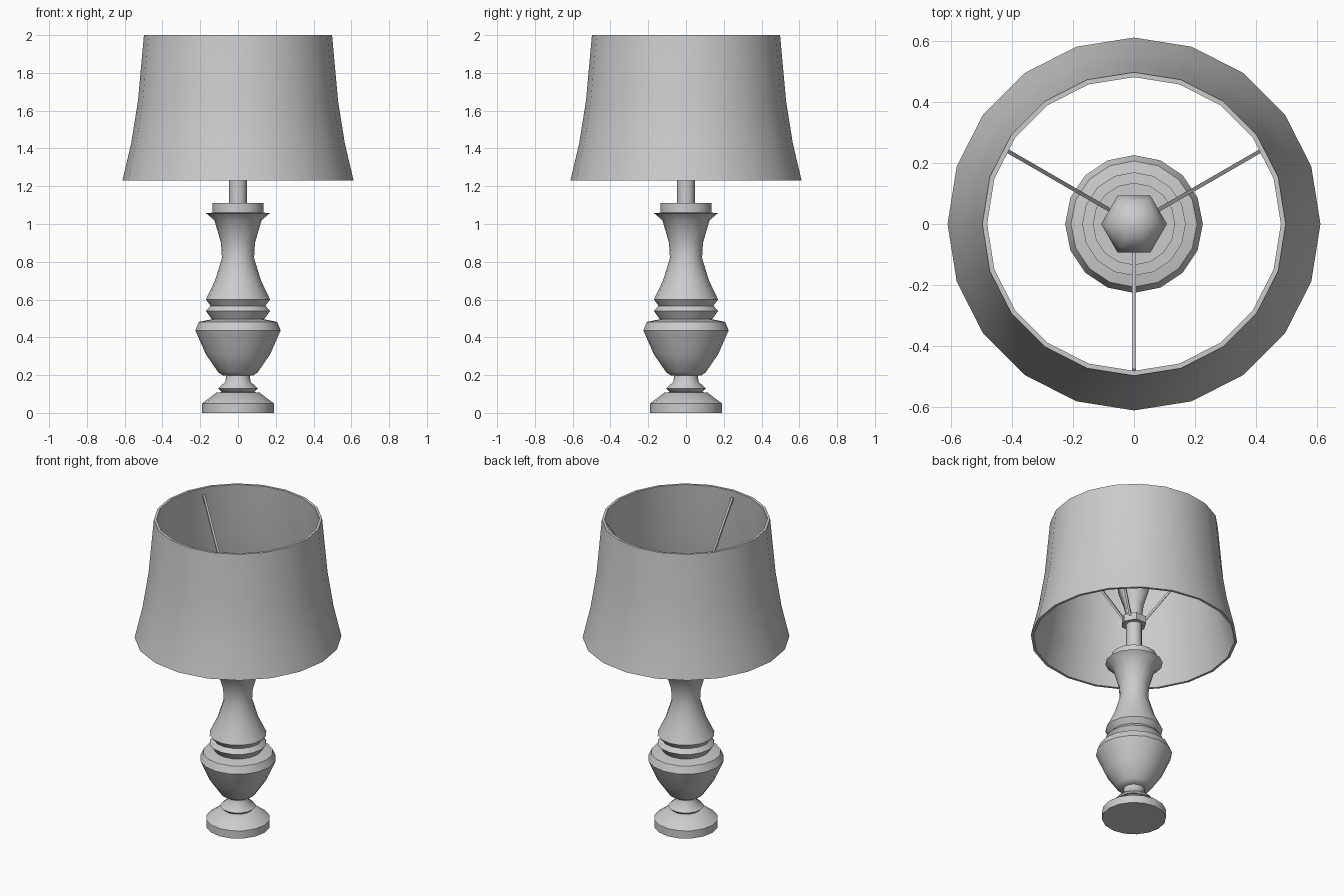
import bpy, math
from mathutils import Vector

if "Cube" in bpy.data.objects:
    bpy.data.objects.remove(bpy.data.objects["Cube"])


def finish(name, verts, faces, angle=None):
    mesh = bpy.data.meshes.new(name)
    mesh.from_pydata(verts, [], faces)
    obj = bpy.data.objects.new(name, mesh)
    bpy.context.collection.objects.link(obj)
    if angle:
        bpy.ops.object.select_all(action='DESELECT')
        obj.select_set(True)
        bpy.context.view_layer.objects.active = obj
        bpy.ops.object.shade_smooth_by_angle(angle=math.radians(angle))
    return obj


def lathe(name, profile, sides, angle=40, loop=False):
    """Turn an (r, z) profile, listed bottom to top, around the z axis."""
    verts, faces, n = [], [], len(profile)
    for r, z in profile:
        for i in range(sides):
            a = 2 * math.pi * i / sides
            verts.append((r * math.cos(a), r * math.sin(a), z))
    for j in range(n if loop else n - 1):
        lo, hi = j * sides, (j + 1) % n * sides
        for i in range(sides):
            k = (i + 1) % sides
            faces.append((lo + i, lo + k, hi + k, hi + i))
    if not loop:
        faces.append(tuple(reversed(range(sides))))
        faces.append(tuple(range((n - 1) * sides, n * sides)))
    return finish(name, verts, faces, angle)


def rod(name, start, end, radius, sides=4):
    """Thin bar between two points."""
    start, end = Vector(start), Vector(end)
    q = (end - start).to_track_quat('Z', 'Y')
    ring = [q @ Vector((radius * math.cos(a), radius * math.sin(a), 0))
            for a in (2 * math.pi * (i + 0.5) / sides for i in range(sides))]
    verts = [start + p for p in ring] + [end + p for p in ring]
    faces = [(i, (i + 1) % sides, (i + 1) % sides + sides, i + sides) for i in range(sides)]
    faces += [tuple(reversed(range(sides))), tuple(range(sides, 2 * sides))]
    return finish(name, verts, faces)


# Turned foot, vase body, rings and column
lathe("foot", [(0.19, 0), (0.19, 0.05), (0.115, 0.107), (0.085, 0.11),
               (0.105, 0.128), (0.067, 0.165), (0.062, 0.2)], 16)
lathe("vase_body", [(0.08, 0.198), (0.105, 0.215), (0.17, 0.31), (0.226, 0.437),
                    (0.207, 0.482), (0.13, 0.497)], 16)
lathe("body_rings", [(0.14, 0.497), (0.17, 0.54), (0.145, 0.567), (0.17, 0.6)], 16)
lathe("column", [(0.17, 0.6), (0.122, 0.7), (0.085, 0.82), (0.09, 0.9),
                 (0.125, 1.02), (0.17, 1.058), (0.135, 1.06), (0.135, 1.11)], 16)

# Neck, six-sided socket and bulb
lathe("neck", [(0.047, 1.11), (0.047, 1.33)], 12)
lathe("socket", [(0.077, 1.32), (0.077, 1.365)], 6, 30)
lathe("bulb", [(0.05, 1.36), (0.06, 1.44), (0.098, 1.55), (0.108, 1.62),
               (0.09, 1.68), (0.05, 1.715), (0.01, 1.725)], 6, 70)

# Three struts carrying the shade
for n, deg in enumerate((30, 150, 270)):
    c, s = math.cos(math.radians(deg)), math.sin(math.radians(deg))
    rod(f"strut_{n + 1}", (0.055 * c, 0.055 * s, 1.345), (0.482 * c, 0.482 * s, 1.955), 0.009)

# Flared shade with thickness, open at both ends
outer = [(0.612, 1.23), (0.565, 1.43), (0.53, 1.65), (0.498, 2.0)]
inner = [(r - 0.016, z) for r, z in reversed(outer)]
lathe("shade", outer + inner, 20, 40, loop=True)
